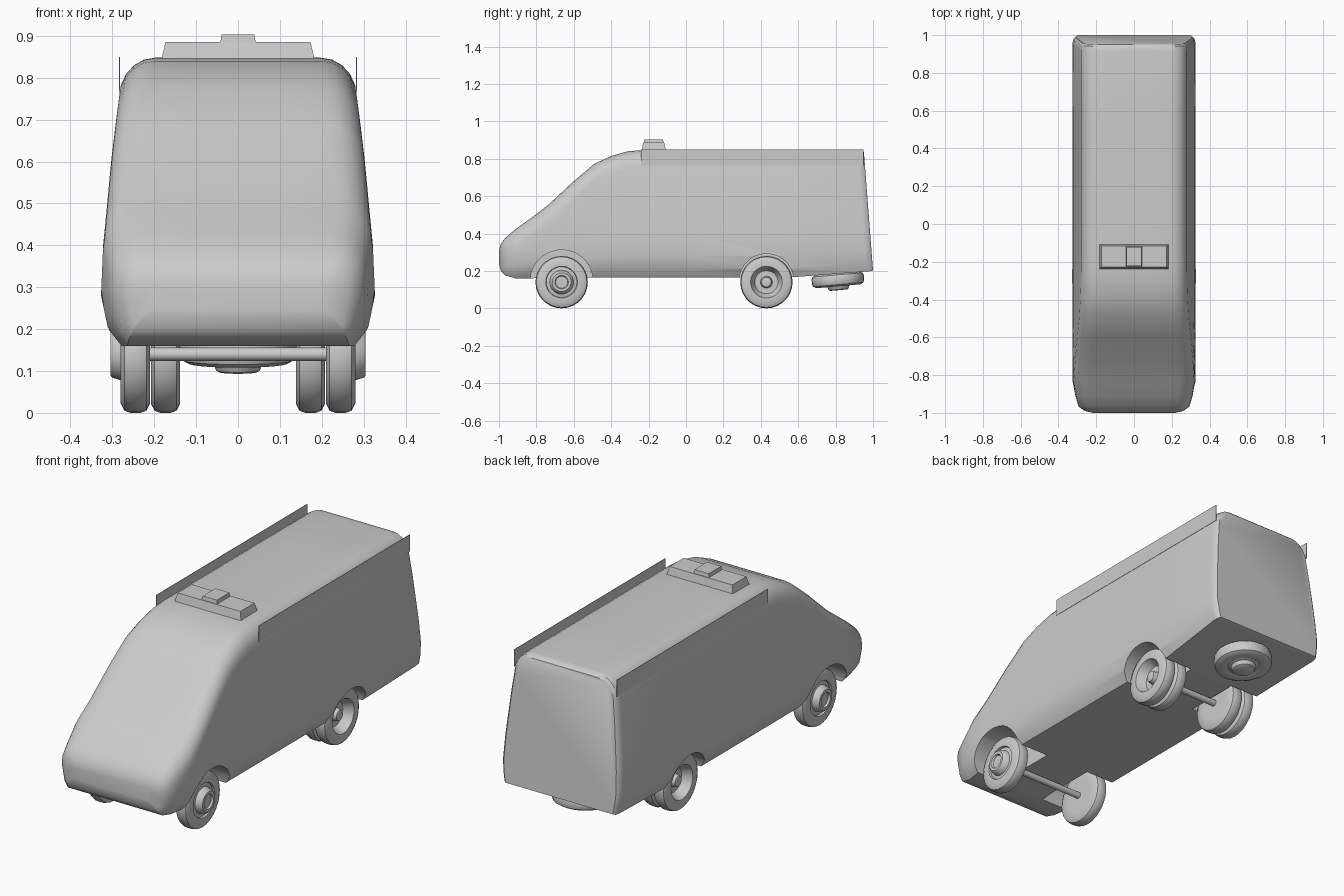
import bpy, bmesh, math
from mathutils import Matrix, Vector

cube = bpy.data.objects.get("Cube")
if cube:
    bpy.data.objects.remove(cube, do_unlink=True)

grey = bpy.data.materials.new("plain grey")
grey.use_nodes = True
grey.diffuse_color = (0.6, 0.6, 0.6, 1)
grey.node_tree.nodes["Principled BSDF"].inputs["Base Color"].default_value = (0.6, 0.6, 0.6, 1)


def finish(name, bm, smooth=None):
    bmesh.ops.recalc_face_normals(bm, faces=bm.faces)
    mesh = bpy.data.meshes.new(name)
    bm.to_mesh(mesh)
    bm.free()
    mesh.materials.append(grey)
    obj = bpy.data.objects.new(name, mesh)
    bpy.context.collection.objects.link(obj)
    if smooth:
        shade(obj, smooth)
    return obj


def shade(obj, angle):
    bpy.ops.object.select_all(action='DESELECT')
    obj.select_set(True)
    bpy.context.view_layer.objects.active = obj
    bpy.ops.object.shade_smooth_by_angle(angle=math.radians(angle))


def box(name, x, y, z, taper=0.0):
    """Box between (low, high) limits, its top drawn in by taper."""
    bm = bmesh.new()
    bmesh.ops.create_cube(bm, size=1)
    for v in bm.verts:
        d = taper if v.co.z > 0 else 0
        v.co = Vector([lo + d * g + (c + 0.5) * (hi - lo - 2 * d * g)
                       for c, (lo, hi), g in zip(v.co, (x, y, z), (1, 1, 0))])
    return finish(name, bm)


def lathe(name, profile, matrix, steps=28):
    """Turn (axial, radius) points about the local x axis."""
    bm = bmesh.new()
    rings = []
    for a, r in profile:
        rings.append([bm.verts.new(matrix @ Vector((a, r * math.cos(t), r * math.sin(t))))
                      for t in (2 * math.pi * k / steps for k in range(steps))])
    for p, q in zip(rings, rings[1:]):
        for k in range(steps):
            n = (k + 1) % steps
            bm.faces.new((p[k], p[n], q[n], q[k]))
    bm.faces.new(rings[0])
    bm.faces.new(rings[-1])
    return finish(name, bm, 35)


def lerp(table, v):
    for (a, p), (b, q) in zip(table, table[1:]):
        if v <= b:
            return p + (q - p) * max(0, (v - a) / (b - a))
    return table[-1][1]


# Body: cross-sections lofted from nose to tail
SIDE = [(0.16, 0.278), (0.2, 0.31), (0.28, 0.327), (0.4, 0.322), (0.5, 0.312),
        (0.6, 0.303), (0.7, 0.291), (0.76, 0.283), (0.85, 0.275)]
# station: y, bottom z, top z, width factor, lean of the tail
STATIONS = [(-1, 0.24, 0.31, 0.66, 0), (-0.99, 0.2, 0.345, 0.8, 0),
            (-0.965, 0.175, 0.378, 0.9, 0), (-0.91, 0.16, 0.425, 0.95, 0),
            (-0.83, 0.16, 0.482, 1, 0), (-0.74, 0.165, 0.55, 1, 0),
            (-0.6, 0.165, 0.68, 1, 0), (-0.49, 0.165, 0.773, 1, 0),
            (-0.4, 0.165, 0.815, 1, 0), (-0.31, 0.165, 0.84, 1, 0),
            (-0.22, 0.165, 0.847, 1, 0), (0, 0.165, 0.848, 1, 0),
            (0.55, 0.165, 0.848, 1, 0.0), (0.965, 0.197, 0.848, 1, 0.05),
            (0.99, 0.199, 0.845, 0.985, 0.05), (1, 0.203, 0.835, 0.95, 0.05)]


def section(y, zb, zt, f, lean):
    c = min(0.095, 0.35 * (zt - zb))
    shoulder = zt - c
    half = [(lerp(SIDE, z) * f, z) for z in
            (zb + (shoulder - zb) * t for t in (0, 0.08, 0.2, 0.4, 0.6, 0.8, 1))]
    w = half[-1][0]
    for k in range(1, 6):
        a = math.pi / 2 * k / 5
        half.append((w - 0.9 * c * (1 - math.cos(a)), shoulder + c * math.sin(a)))
    half.append((w * 0.35, zt))
    ring = half + [(-x, z) for x, z in reversed(half)]
    return [(x, y - lean * (z - 0.2) / 0.65, z) for x, z in ring]


bm = bmesh.new()
rings = [[bm.verts.new(p) for p in section(*s)] for s in STATIONS]
for p, q in zip(rings, rings[1:]):
    for k in range(len(p)):
        n = (k + 1) % len(p)
        bm.faces.new((p[k], p[n], q[n], q[k]))
bm.faces.new(rings[0])
bm.faces.new(rings[-1])
body = finish("body", bm)

# Wheel arches cut from the body
FRONT_Y, REAR_Y, R = -0.665, 0.43, 0.14
cutters = []
for y, r in ((FRONT_Y, 0.168), (REAR_Y, 0.147)):
    for s in (-1, 1):
        m = Matrix.Translation((s * 0.26, y, 0.145))
        cutter = lathe("arch_cutter", [(-0.135, r), (0.135, r)], m)
        cutter.hide_render = True
        mod = body.modifiers.new("arch", 'BOOLEAN')
        mod.operation = 'DIFFERENCE'
        mod.solver = 'EXACT'
        mod.object = cutter
        cutters.append(cutter)
bpy.context.view_layer.objects.active = body
for mod in list(body.modifiers):
    bpy.ops.object.modifier_apply(modifier=mod.name)
for cutter in cutters:
    bpy.data.objects.remove(cutter, do_unlink=True)
shade(body, 38)

# Wheels: tyre outline, then a raised front hub or a dished rear rim
TYRE = [(-0.034, 0.08), (-0.035, 0.118), (-0.026, 0.135), (-0.012, R),
        (0.012, R), (0.026, 0.135), (0.035, 0.118), (0.034, 0.085)]
HUB = [(0.024, 0.082), (0.028, 0.064), (0.055, 0.056), (0.06, 0.05), (0.06, 0.036), (0.05, 0.032)]
DISH = [(0.022, 0.08), (-0.012, 0.062), (-0.012, 0.032), (0.014, 0.026), (0.018, 0.012)]
for s, side in ((1, "left"), (-1, "right")):
    for name, x, y, centre in (("front_wheel", 0.245, FRONT_Y, HUB),
                               ("rear_outer_wheel", 0.245, REAR_Y, DISH),
                               ("rear_inner_wheel", 0.173, REAR_Y, DISH)):
        m = Matrix.Translation((s * x, y, R)) @ Matrix.Diagonal((s, 1, 1, 1))
        lathe(f"{name}_{side}", TYRE + centre, m)

# Axles
for name, y in (("front_axle", FRONT_Y), ("rear_axle", REAR_Y)):
    lathe(name, [(-0.22, 0.016), (0.22, 0.016)], Matrix.Translation((0, y, R)), 12)

# Spare wheel slung under the tail, hub downward
spare = Matrix.Translation((0, 0.812, 0.153)) @ Matrix.Rotation(math.radians(5), 4, 'X') \
    @ Matrix.Rotation(math.radians(90), 4, 'Y')
lathe("spare_wheel", TYRE + [(0.03, 0.075), (0.034, 0.06), (0.052, 0.052), (0.056, 0.045)], spare)

# Upright roof side boards
for s, side in ((1, "left"), (-1, "right")):
    box(f"roof_board_{side}", (s * 0.283 - 0.001, s * 0.283 + 0.001), (-0.24, 0.95), (0.765, 0.85))

# Roof light bar with raised centre
box("light_bar", (-0.185, 0.185), (-0.24, -0.105), (0.835, 0.886), 0.012)
box("light_bar_centre", (-0.049, 0.049), (-0.232, -0.113), (0.84, 0.904), 0.01)
